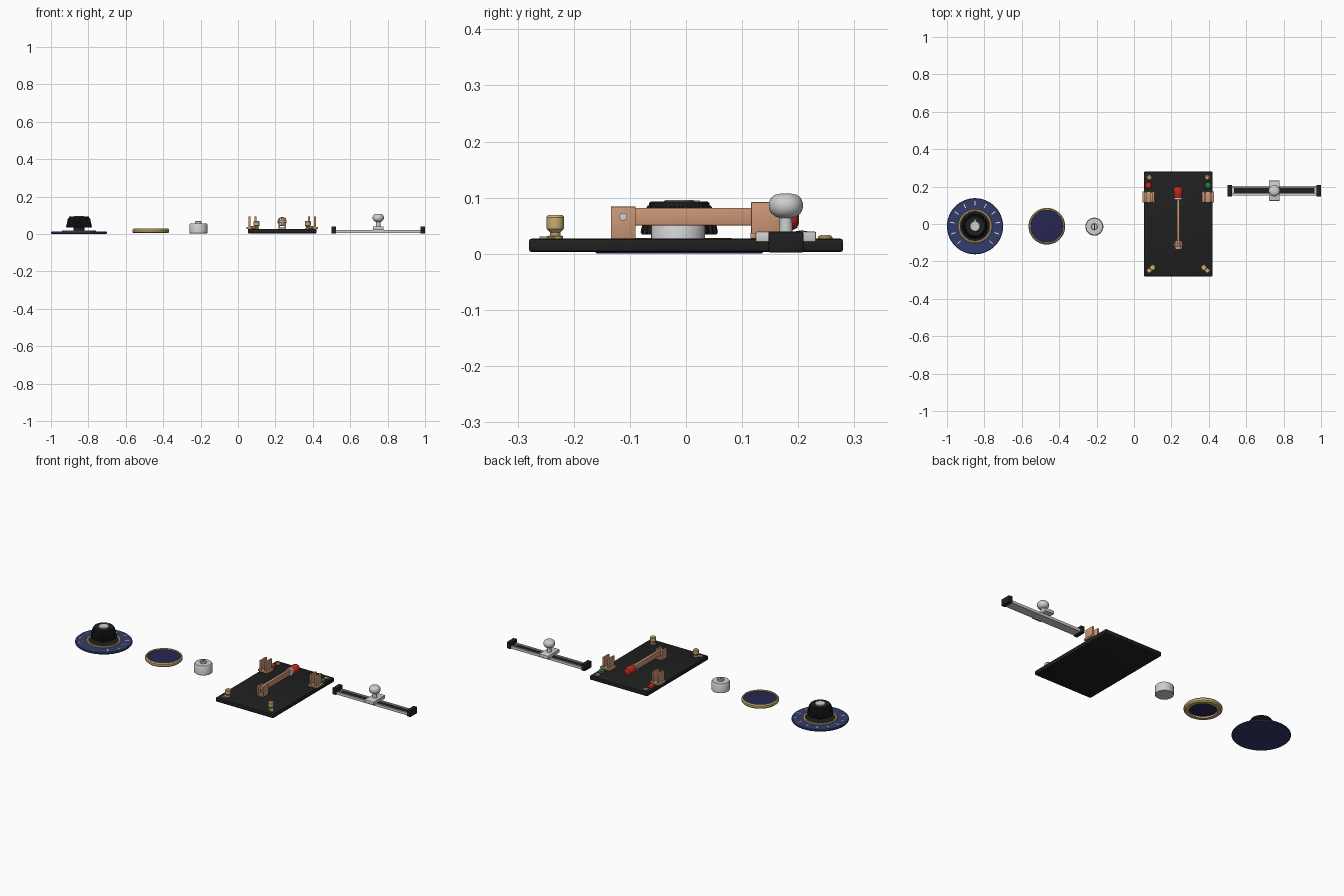
import bpy, bmesh, math
from mathutils import Matrix, Vector


def mat(name, r, g, b):
    m = bpy.data.materials.new(name)
    m.diffuse_color = (r, g, b, 1)
    return m


NAVY = mat("navy", 0.032, 0.045, 0.15)
LENS = mat("dark navy", 0.02, 0.02, 0.085)
BLACK = mat("black", 0.014, 0.014, 0.014)
GOLD = mat("brass", 0.60, 0.44, 0.17)
COPPER = mat("copper", 0.60, 0.31, 0.18)
SILVER = mat("silver", 0.62, 0.62, 0.62)
RED = mat("red", 0.50, 0.025, 0.015)
GREEN = mat("green", 0.015, 0.20, 0.06)
WHITE = mat("white", 0.85, 0.85, 0.82)


def finish(name, bm, m, loc):
    bmesh.ops.recalc_face_normals(bm, faces=bm.faces)
    me = bpy.data.meshes.new(name)
    bm.to_mesh(me)
    bm.free()
    me.materials.append(m)
    for p in me.polygons:
        p.use_smooth = True
    me.set_sharp_from_angle(angle=math.radians(35))
    ob = bpy.data.objects.new(name, me)
    ob.location = loc
    bpy.context.collection.objects.link(ob)
    return ob


def lathe(name, prof, m, loc, segs=48, flute=0.0, closed=False):
    """Revolve (radius, z) points about z; flute pulls every second pair of columns inward."""
    bm = bmesh.new()
    rings = []
    for r, z in prof:
        ring = []
        for i in range(segs):
            rr = r - (flute if i % 4 > 1 else 0)
            a = 2 * math.pi * i / segs
            ring.append(bm.verts.new((rr * math.cos(a), rr * math.sin(a), z)))
        rings.append(ring)
    pairs = list(zip(rings, rings[1:])) + ([(rings[-1], rings[0])] if closed else [])
    for lo, hi in pairs:
        for i in range(segs):
            j = (i + 1) % segs
            bm.faces.new((lo[i], lo[j], hi[j], hi[i]))
    if not closed:
        bm.faces.new(rings[0])
        bm.faces.new(rings[-1])
    return finish(name, bm, m, loc)


def box(name, size, loc, m, bevel=0.0, rot=0.0):
    bm = bmesh.new()
    bmesh.ops.create_cube(bm, size=1)
    bmesh.ops.scale(bm, vec=size, verts=bm.verts)
    if bevel:
        bmesh.ops.bevel(bm, geom=bm.edges[:], offset=bevel, segments=2, profile=0.5, affect='EDGES')
    ob = finish(name, bm, m, loc)
    ob.rotation_euler.z = rot
    return ob


# --- Tuning dial: plate, brass ring, ticks, fluted knob ---
DX, DY = -0.85, -0.012
lathe("dial_plate", [(0.147, 0), (0.15, 0.003), (0.15, 0.009), (0.147, 0.012)], NAVY, (DX, DY, 0), 72)
lathe("dial_ring", [(0.078, 0.011), (0.091, 0.011), (0.091, 0.016), (0.088, 0.019), (0.081, 0.019), (0.078, 0.016)],
      GOLD, (DX, DY, 0), 64, closed=True)
lathe("dial_hub", [(0.078, 0.011), (0.078, 0.014), (0.03, 0.016), (0.03, 0.04)], BLACK, (DX, DY, 0))
for i in range(11):
    a = math.radians(-45 + 27 * i)
    box("dial_tick", (0.024, 0.005, 0.002), (DX + 0.122 * math.cos(a), DY + 0.122 * math.sin(a), 0.0125), WHITE, rot=a)
lathe("dial_knob", [(0.066, 0.034), (0.069, 0.038), (0.060, 0.080), (0.056, 0.086)], BLACK, (DX, DY, 0), 96, 0.005)
lathe("dial_knob_top", [(0.054, 0.084), (0.054, 0.090), (0.051, 0.093)], BLACK, (DX, DY, 0))
lathe("dial_knob_cap", [(0.027, 0.090), (0.027, 0.094), (0.025, 0.096)], SILVER, (DX, DY, 0))
box("dial_pointer", (0.005, 0.014, 0.003), (DX, DY + 0.030, 0.0935), WHITE)

# --- Bezel with dark lens ---
BX, BY = -0.466, -0.012
lathe("bezel", [(0.072, 0.004), (0.092, 0.004), (0.098, 0.010), (0.098, 0.022), (0.093, 0.028), (0.088, 0.028),
                (0.086, 0.022), (0.072, 0.020)], GOLD, (BX, BY, 0), 72, closed=True)
lathe("bezel_lens", [(0.073, 0.013), (0.073, 0.021), (0.087, 0.0212), (0.087, 0.023), (0.06, 0.0245), (0.03, 0.0255)],
      LENS, (BX, BY, 0), 72)

# --- Small silver knob ---
KX, KY = -0.212, -0.014
lathe("small_knob", [(0.046, 0.003), (0.048, 0.005), (0.048, 0.050), (0.044, 0.056), (0.020, 0.057)],
      SILVER, (KX, KY, 0))
lathe("small_knob_shaft", [(0.017, 0.05), (0.017, 0.066), (0.015, 0.068)], SILVER, (KX, KY, 0), 32)
box("small_knob_slot", (0.005, 0.026, 0.002), (KX, KY, 0.0682), BLACK)

# --- Knife switch board ---
SX = 0.2365
box("switch_board", (0.368, 0.56, 0.024), (SX, 0, 0.015), BLACK, 0.005)
for s in (-1, 1):
    # Contact jaws
    jx = SX + s * 0.159
    box("jaw_base", (0.064, 0.060, 0.010), (jx, 0.145, 0.032), COPPER, 0.001)
    for t in (-1, 1):
        box("jaw_plate", (0.010, 0.054, 0.058), (jx + t * 0.016, 0.143, 0.063), COPPER, 0.001)
    # Front binding posts with slanted lugs
    px, py = SX + s * 0.137, -0.233
    lathe("binding_post", [(0.014, 0.026), (0.014, 0.031), (0.009, 0.033), (0.009, 0.038), (0.015, 0.044),
                           (0.016, 0.050), (0.016, 0.065), (0.013, 0.069)], GOLD, (px, py, 0), 24)
    box("post_lug", (0.042, 0.018, 0.004), (px + s * 0.009, py - 0.008, 0.029), GOLD, rot=-s * math.radians(40))
    # Rear screws and indicator lamps
    lathe("rear_screw", [(0.013, 0.026), (0.013, 0.030), (0.009, 0.033)], GOLD, (SX + s * 0.154, 0.248, 0), 24)
    lathe("lamp", [(0.018, 0.026), (0.018, 0.030), (0.016, 0.036), (0.010, 0.040), (0.004, 0.041)],
          GREEN if s > 0 else RED, (SX + s * 0.159, 0.206, 0), 24)
    # Hinge plates
    box("hinge_plate", (0.009, 0.044, 0.057), (SX + s * 0.016, -0.112, 0.0555), COPPER, 0.001)
box("hinge_base", (0.040, 0.044, 0.007), (SX, -0.112, 0.030), COPPER)
box("blade", (0.015, 0.25, 0.031), (SX, 0.005, 0.066), COPPER, 0.001)
pin = lathe("hinge_pin", [(0.007, -0.024), (0.007, 0.024)], SILVER, (SX, -0.112, 0.066), 20)
pin.rotation_euler.y = math.pi / 2
# Handle with collar, pointing backwards
for name, prof, m in (
        ("handle_collar", [(0.021, 0), (0.023, 0.002), (0.023, 0.010), (0.021, 0.012)], SILVER),
        ("handle", [(0.019, 0.011), (0.022, 0.017), (0.024, 0.045), (0.024, 0.062), (0.020, 0.070), (0.012, 0.073)], RED)):
    h = lathe(name, prof, m, (SX, 0.128, 0.066), 32)
    h.rotation_euler.x = -math.pi / 2

# --- Slide control: channel rail, end caps, carriage, ball knob ---
RX, RY = 0.75, 0.178
box("rail_floor", (0.46, 0.052, 0.006), (RX, RY, 0.008), SILVER)
box("rail_slot", (0.43, 0.030, 0.005), (RX, RY, 0.0125), BLACK)
for s in (-1, 1):
    box("rail_wall", (0.46, 0.010, 0.015), (RX, RY + s * 0.021, 0.0125), SILVER)
    box("rail_end", (0.024, 0.062, 0.038), (RX + s * 0.238, RY, 0.021), BLACK, 0.003)
box("carriage", (0.058, 0.108, 0.019), (RX, RY, 0.030), SILVER, 0.003)
lathe("slide_knob", [(0.012, 0.038), (0.011, 0.064), (0.018, 0.066), (0.026, 0.072), (0.030, 0.080), (0.0305, 0.090),
                     (0.027, 0.099), (0.020, 0.105), (0.010, 0.107)], SILVER, (RX, RY, 0), 40)
